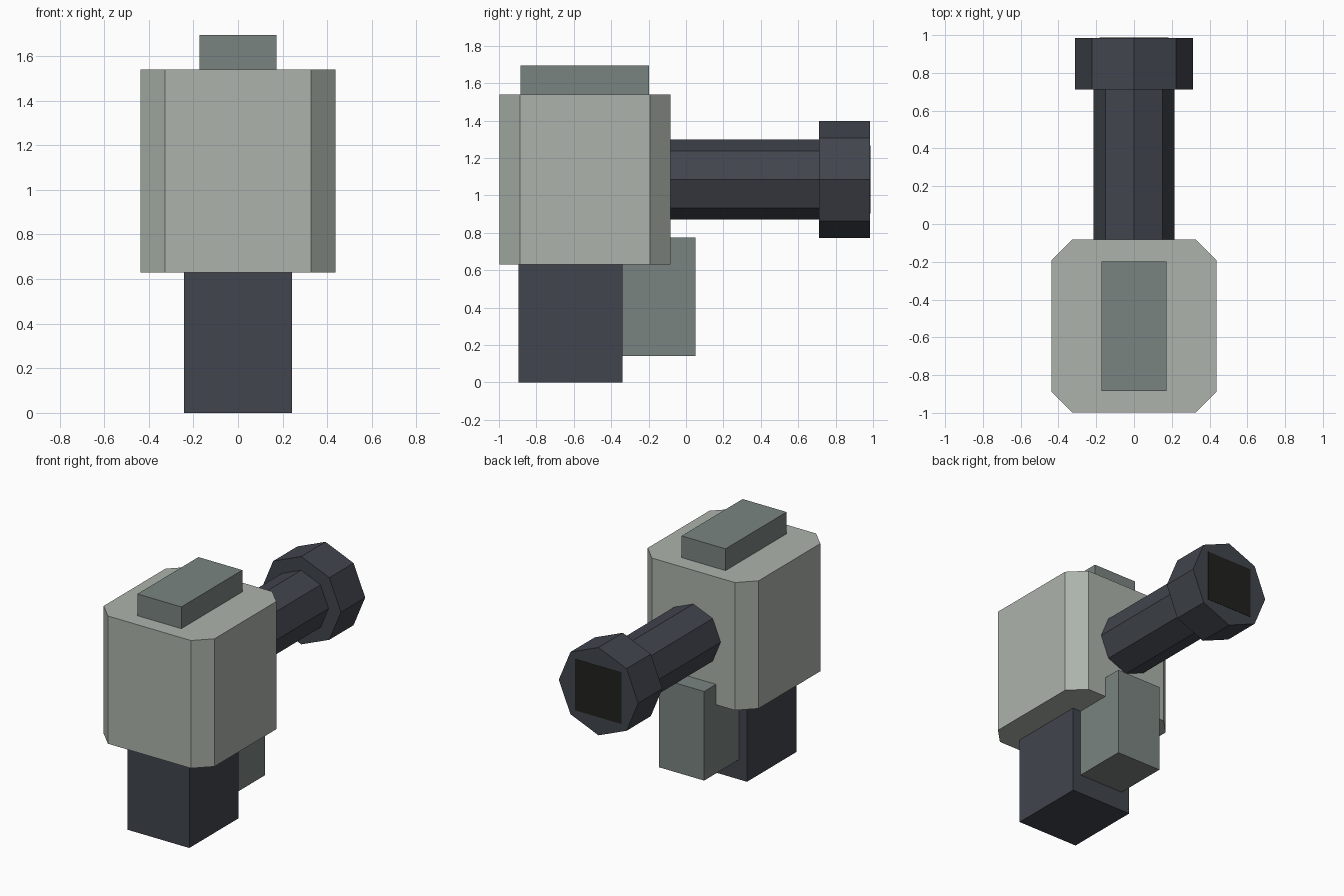
import bpy
import bmesh
from math import cos, sin, pi
from mathutils import Vector

cube = bpy.data.objects.get("Cube")
if cube:
    bpy.data.objects.remove(cube, do_unlink=True)


def material(name, rgb):
    # display values 0-255 converted to linear
    lin = [((c / 255 + 0.055) / 1.055) ** 2.4 for c in rgb]
    mat = bpy.data.materials.new(name)
    mat.diffuse_color = (*lin, 1)
    mat.use_nodes = True
    bsdf = mat.node_tree.nodes["Principled BSDF"]
    bsdf.inputs["Base Color"].default_value = (*lin, 1)
    bsdf.inputs["Roughness"].default_value = 0.8
    return mat


pale = material("pale grey", (172, 179, 171))
mid = material("mid grey", (122, 132, 129))
dark = material("dark slate", (65, 69, 77))
black = material("black", (33, 32, 31))


def prism(name, outline, sweep, mat):
    """Extrude a closed outline along the sweep vector."""
    bm = bmesh.new()
    face = bm.faces.new([bm.verts.new(p) for p in outline])
    new = bmesh.ops.extrude_face_region(bm, geom=[face])["geom"]
    verts = [v for v in new if isinstance(v, bmesh.types.BMVert)]
    bmesh.ops.translate(bm, verts=verts, vec=Vector(sweep))
    bmesh.ops.recalc_face_normals(bm, faces=bm.faces)
    mesh = bpy.data.meshes.new(name)
    bm.to_mesh(mesh)
    bm.free()
    mesh.materials.append(mat)
    obj = bpy.data.objects.new(name, mesh)
    bpy.context.collection.objects.link(obj)
    return obj


def box(name, half_x, y0, y1, z0, z1, mat):
    outline = [(-half_x, y0, z0), (half_x, y0, z0),
               (half_x, y1, z0), (-half_x, y1, z0)]
    return prism(name, outline, (0, 0, z1 - z0), mat)


def octagon_tube(name, radius, y0, y1, z, mat):
    outline = [(radius * cos(i * pi / 4), y0, z + radius * sin(i * pi / 4))
               for i in range(8)]
    return prism(name, outline, (0, y1 - y0, 0), mat)


# Main housing with cut vertical corners
hx, front, back, cut, floor, roof = 0.437, -0.998, -0.083, 0.11, 0.63, 1.54
half_outline = [(hx - cut, front), (hx, front + cut),
                (hx, back - cut), (hx - cut, back)]
outline = [(x, y, floor) for x, y in half_outline]
outline += [(-x, y, floor) for x, y in reversed(half_outline)]
prism("housing", outline, (0, 0, roof - floor), pale)

# Blocks around the housing
box("top_block", 0.173, -0.885, -0.198, roof, 1.695, mid)
box("lower_post", 0.243, -0.895, -0.34, 0, floor, dark)
box("rear_block", 0.178, -0.34, 0.05, 0.14, 0.775, mid)

# Barrel, muzzle and the dark bore
axis_z = 1.085
octagon_tube("barrel", 0.215, back, 0.712, axis_z, dark)
octagon_tube("muzzle", 0.313, 0.712, 0.985, axis_z, dark)
bore = 0.183
box("bore_plate", bore, 0.982, 0.987, axis_z - bore, axis_z + bore, black)
